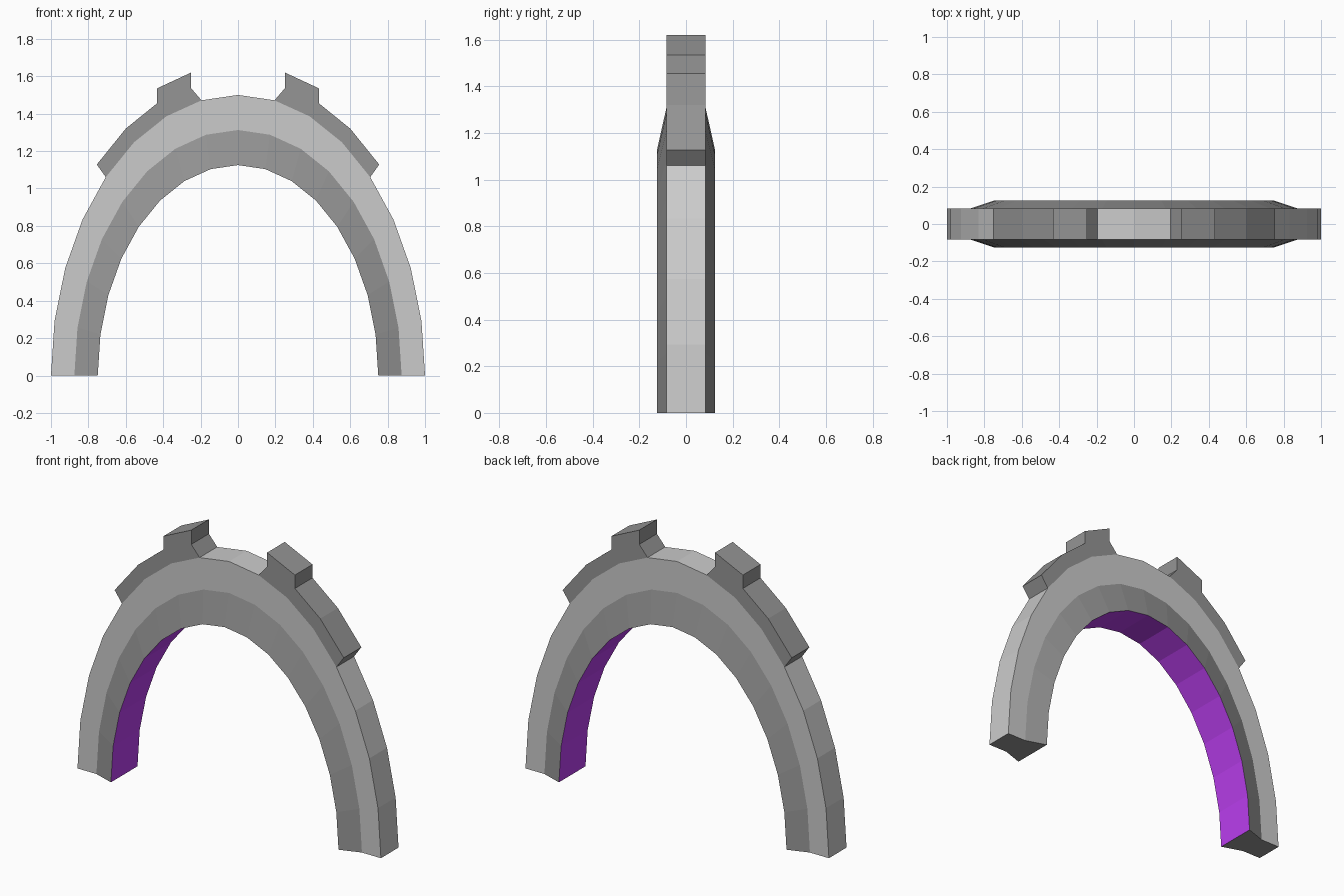
import bpy, bmesh
from math import cos, sin, pi

if "Cube" in bpy.data.objects:
    bpy.data.objects.remove(bpy.data.objects["Cube"])

SEGMENTS = 16          # arch segments over the half ellipse
HALF = 0.083           # half depth of the outer rim and plates


def material(name, color):
    m = bpy.data.materials.new(name)
    m.diffuse_color = (*color, 1)
    m.use_nodes = True
    m.node_tree.nodes["Principled BSDF"].inputs["Base Color"].default_value = m.diffuse_color
    return m


light = material("light_stone", (0.69, 0.69, 0.69))
dark = material("dark_stone", (0.3, 0.3, 0.3))
purple = material("purple_lining", (0.5, 0.05, 0.87))


def arch_point(i, scale=1.0):
    a = pi * i / SEGMENTS
    return cos(a) * scale, sin(a) * 1.5 * scale


def finish(name, bm, mats):
    bmesh.ops.recalc_face_normals(bm, faces=bm.faces)
    mesh = bpy.data.meshes.new(name)
    bm.to_mesh(mesh)
    bm.free()
    for m in mats:
        mesh.materials.append(m)
    ob = bpy.data.objects.new(name, mesh)
    bpy.context.collection.objects.link(ob)
    return ob


# Arch: six-sided section (scale, y) swept over a half ellipse, one material per side
section = [(1, -HALF), (1, HALF), (0.875, HALF), (0.75, 0.125), (0.75, -0.125), (0.875, -HALF)]
side_mats = [0, 0, 1, 2, 1, 0]
bm = bmesh.new()
rings = []
for i in range(SEGMENTS + 1):
    ring = []
    for s, y in section:
        x, z = arch_point(i, s)
        ring.append(bm.verts.new((x, y, z)))
    rings.append(ring)
for a, b in zip(rings, rings[1:]):
    for k, mat in enumerate(side_mats):
        n = (k + 1) % len(section)
        bm.faces.new((a[k], a[n], b[n], b[k])).material_index = mat
# Feet, split at the rim so each half keeps a convex outline
for r in (rings[0], rings[-1]):
    bm.faces.new((r[0], r[1], r[2], r[5])).material_index = 1
    bm.faces.new((r[5], r[2], r[3], r[4])).material_index = 1
finish("arch", bm, [light, dark, purple])

# Shoulder plates: follow the arch below, stepped block at the upper end
upper = [(0.25, 1.535), (0.25, 1.62), (0.433, 1.535), (0.433, 1.455), (0.60, 1.32), (0.755, 1.128)]
profile = [arch_point(i) for i in (4, 5, 6, 7)] + upper
for name, side in (("right_plate", 1), ("left_plate", -1)):
    bm = bmesh.new()
    face = bm.faces.new([bm.verts.new((x * side, -HALF, z)) for x, z in profile])
    ext = bmesh.ops.extrude_face_region(bm, geom=[face], use_keep_orig=True)
    moved = [v for v in ext["geom"] if isinstance(v, bmesh.types.BMVert)]
    bmesh.ops.translate(bm, verts=moved, vec=(0, 2 * HALF, 0))
    finish(name, bm, [dark])
